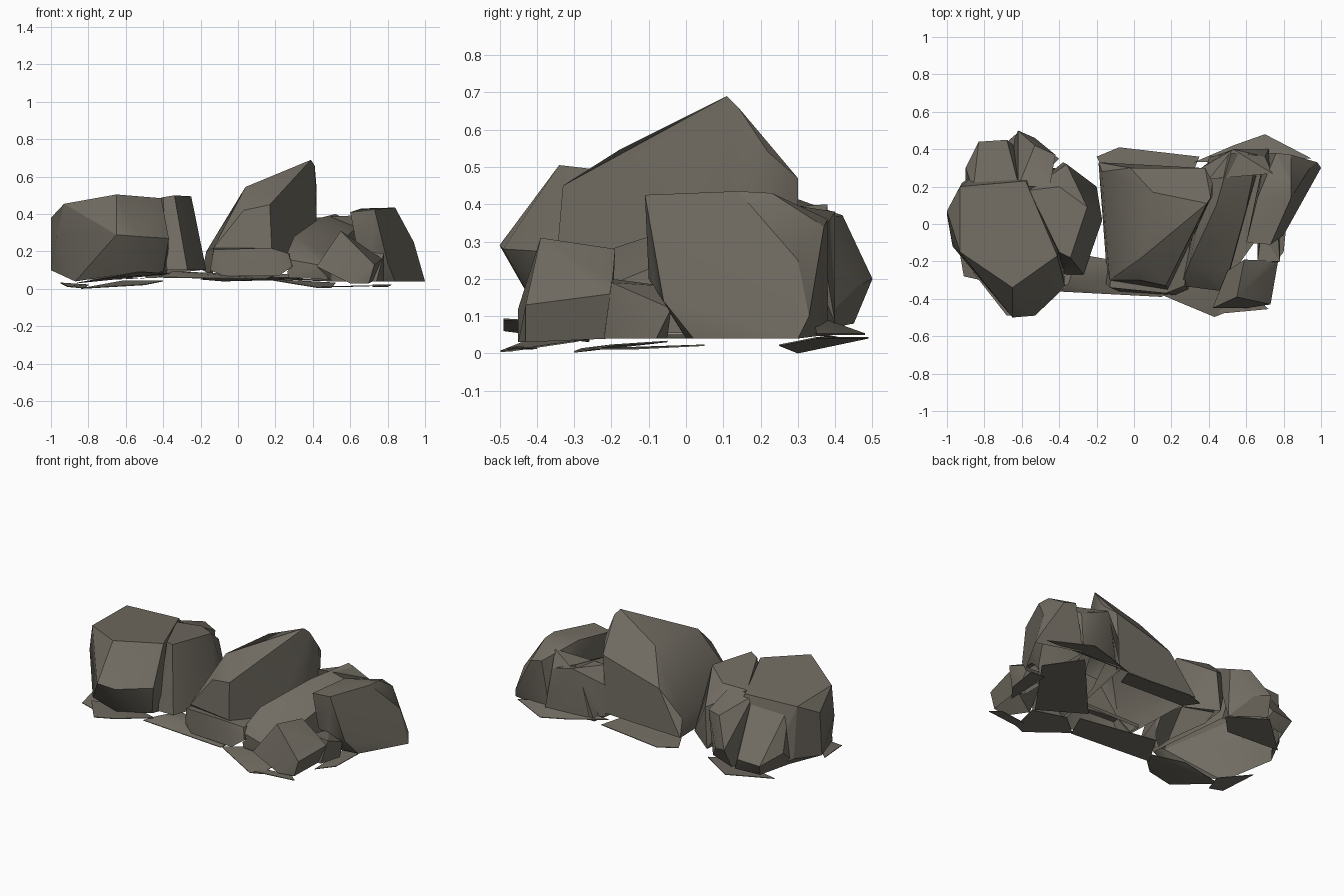
import bpy, bmesh, math

stone = bpy.data.materials.new("grey_brown_stone")
stone.diffuse_color = (0.165, 0.15, 0.122, 1)
rocks = []


def hull(points):
    """Convex shell around a few corner points."""
    bm = bmesh.new()
    for p in points:
        bm.verts.new(p)
    res = bmesh.ops.convex_hull(bm, input=bm.verts[:])
    inner = {g for g in res["geom_interior"] + res["geom_unused"]
             if isinstance(g, bmesh.types.BMVert)}
    bmesh.ops.delete(bm, geom=[v for v in inner if v.is_valid], context='VERTS')
    bmesh.ops.recalc_face_normals(bm, faces=bm.faces[:])
    bm.normal_update()
    return bm


def merge(bm, degrees):
    bmesh.ops.dissolve_limit(bm, angle_limit=math.radians(degrees),
                             verts=bm.verts[:], edges=bm.edges[:])
    bm.normal_update()


def finish(name, bm, degrees):
    """Merge near-flat facets and make the object."""
    merge(bm, degrees)
    me = bpy.data.meshes.new(name)
    bm.to_mesh(me)
    bm.free()
    for f in me.polygons:
        f.use_smooth = True
    me.set_sharp_from_angle(angle=math.radians(28))
    me.materials.append(stone)
    bpy.context.collection.objects.link(bpy.data.objects.new(name, me))


def rock(name, points):
    bm = hull(points)
    planes = [(f.verts[0].co.copy(), f.normal.copy()) for f in bm.faces]
    box = [(min(p[i] for p in points), max(p[i] for p in points)) for i in range(3)]
    rocks.append((name, bm, planes, box))


def flake(name, points, thick=0.004):
    """Thin stone plate through a few corner points."""
    finish(name, hull(points + [(x, y, z + thick) for x, y, z in points]), 2)


# Left boulder: broad top, overhanging front
rock("left_boulder", [
    (-.93, .2, .45), (-.58, .23, .45), (-.41, -.17, .485), (-.65, -.34, .505),
    (-.93, -.15, .455), (-.65, -.5, .29), (-.53, -.49, .28), (-1, .07, .38),
    (-.37, -.33, .27), (-1, .05, .10), (-.97, -.12, .28), (-.87, -.23, .04),
    (-.6, -.38, .08), (-.4, -.3, .09), (-.38, -.1, .06), (-.42, .3, .06),
    (-.8, .3, .05), (-.92, .22, .12)])

# Upright slab on the boulder's right side
rock("left_side_slab", [
    (-.34, -.18, .5), (-.4, -.15, .49), (-.25, .09, .495), (-.4, .2, .46),
    (-.56, .18, .45), (-.27, -.27, .1), (-.38, -.27, .1), (-.17, .02, .1),
    (-.2, .2, .1), (-.38, .33, .08), (-.36, .32, .34), (-.45, -.1, .1)])

# Broken blocks behind the left boulder
rock("left_back_block", [
    (-.62, .2, .44), (-.45, .2, .45), (-.42, .37, .36), (-.53, .42, .37),
    (-.62, .5, .2), (-.53, .46, .18), (-.64, .45, .08), (-.43, .34, .06),
    (-.66, .2, .05)])
rock("left_back_corner", [
    (-.86, .18, .43), (-.62, .22, .42), (-.83, .44, .13), (-.68, .45, .14),
    (-.9, .3, .18), (-.8, .39, .05), (-.64, .42, .06), (-.9, .18, .08)])

# Middle wedge: ridge climbing from front to the back right peak
rock("middle_wedge", [
    (.17, -.33, .45), (.03, -.3, .42), (.04, -.18, .545), (.2, .01, .62),
    (.39, .11, .69), (.41, .14, .66), (.42, .22, .54), (.38, .3, .47),
    (.1, .17, .555), (.08, .25, .46), (-.17, .28, .2), (-.19, .33, .1),
    (-.13, -.3, .22), (.18, -.35, .22), (-.15, -.2, .08), (.3, -.1, .08),
    (.42, .15, .38), (.36, .3, .1), (-.02, .3, .36)])

# Low block under the wedge's front edge
rock("middle_front_block", [
    (-.13, -.34, .21), (.17, -.37, .22), (.27, -.33, .19), (.29, -.35, .12),
    (.22, -.38, .07), (-.08, -.36, .07), (-.15, -.32, .1), (-.1, -.1, .2),
    (.3, -.1, .18), (-.12, -.1, .06), (.28, -.1, .06)])

# Sloping slab right of the wedge
rock("right_sloping_slab", [
    (.52, .38, .4), (.66, .37, .34), (.44, .1, .38), (.6, .08, .3),
    (.25, -.33, .16), (.3, -.2, .28), (.48, -.36, .12), (.27, -.33, .06),
    (.48, -.34, .05), (.6, .0, .06), (.68, .35, .06), (.4, .36, .06),
    (.38, .2, .25)])

# Tall right boulder
rock("right_boulder", [
    (.6, -.1, .41), (.73, -.11, .425), (.84, .14, .435), (.84, .23, .43),
    (.66, .14, .43), (.76, .38, .36), (.84, .37, .34), (.94, .3, .25),
    (1, .3, .04), (.98, .33, .1), (.84, .02, .04), (.8, -.06, .14),
    (.64, -.1, .2), (.72, .0, .04), (.7, .38, .05), (.94, .2, .03)])

# Block filling the right back
rock("right_back_block", [
    (.4, .24, .38), (.53, .4, .38), (.7, .36, .32), (.74, .27, .4),
    (.45, .37, .08), (.72, .4, .08), (.36, .3, .08), (.36, .3, .28)])

# Small front right rocks
rock("front_pointed_rock", [
    (.55, -.39, .31), (.59, -.19, .28), (.73, -.43, .13), (.6, -.45, .03),
    (.42, -.45, .12), (.77, -.2, .16), (.7, -.43, .03), (.5, -.25, .18),
    (.5, -.35, .04), (.72, -.2, .04)])
rock("front_side_rock", [
    (.66, -.2, .2), (.78, -.2, .19), (.77, -.04, .12), (.68, -.05, .18),
    (.74, -.22, .04), (.78, -.08, .04), (.66, -.05, .04), (.66, -.2, .04)])

# Cut away what is buried in neighbouring rocks, and leave the undersides open
for name, bm, planes, box in rocks:
    for other, _, cuts, obox in rocks:
        if other == name or any(a[1] < b[0] or b[1] < a[0] for a, b in zip(box, obox)):
            continue
        for co, no in cuts:
            bmesh.ops.bisect_plane(bm, geom=bm.verts[:] + bm.edges[:] + bm.faces[:],
                                   dist=1e-5, plane_co=co, plane_no=no)
        buried = []
        for f in bm.faces:
            c = f.calc_center_median()
            if all((c - co).dot(no) < -1e-4 for co, no in cuts):
                buried.append(f)
        bmesh.ops.delete(bm, geom=buried, context='FACES')
        merge(bm, 0.5)
    under = [f for f in bm.faces if f.normal.z < -0.72]
    bmesh.ops.delete(bm, geom=under, context='FACES')
    finish(name, bm, 12)

# Thin plates lying at the foot of the rocks
flake("front_ground_plate", [(-.42, -.36, .06), (-.35, -.32, .09),
                             (.15, -.39, .05), (.2, -.25, .07), (-.3, -.16, .07)])
flake("left_front_plate", [(-.86, -.26, .03), (-.68, -.49, .06),
                           (-.53, -.49, .09), (-.36, -.33, .08), (-.6, -.25, .07)])
flake("left_corner_plate", [(-.95, -.05, .03), (-.91, -.28, .01),
                            (-.82, -.3, .002), (-.8, -.2, .02)])
flake("right_front_plate", [(.15, -.38, .05), (.43, -.497, .004),
                            (.5, -.47, .005), (.52, -.3, .03), (.3, -.25, .04)])
flake("right_corner_plate", [(.45, -.48, .01), (.72, -.455, .015),
                             (.66, -.4, .012), (.48, -.42, .01)])
flake("right_side_plate", [(.72, -.25, .01), (.8, -.15, .01),
                           (.82, .05, .02), (.72, .05, .02)])
flake("right_under_plate", [(.22, -.15, .05), (.5, -.3, .04),
                            (.8, .12, .04), (.64, .32, .05)])
flake("back_left_plate", [(-.84, .3, .0), (-.62, .49, .04),
                          (-.4, .35, .04), (-.5, .25, .02)])
flake("back_middle_plate", [(-.2, .36, .05), (-.08, .41, .04),
                            (.35, .36, .05), (.3, .24, .06), (-.15, .26, .06)])
flake("back_right_plate", [(.32, .33, .08), (.53, .42, .06), (.7, .48, .05),
                           (.95, .35, .05), (.7, .34, .1)])
